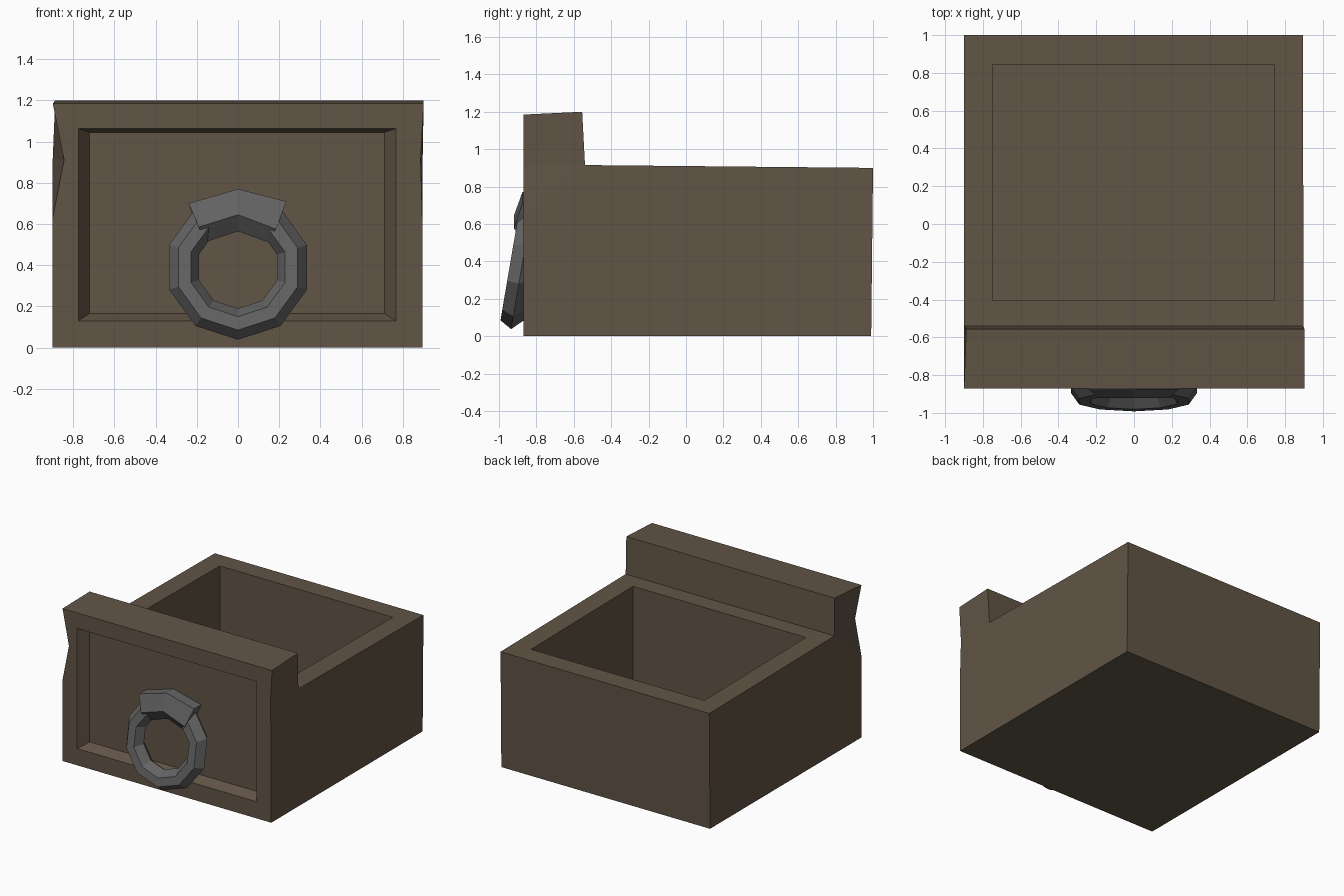
import bpy, bmesh, math

if "Cube" in bpy.data.objects:
    bpy.data.objects.remove(bpy.data.objects["Cube"])


def material(name, rgb):
    m = bpy.data.materials.new(name)
    m.diffuse_color = (*rgb, 1.0)
    m.use_nodes = True
    m.node_tree.nodes["Principled BSDF"].inputs["Base Color"].default_value = m.diffuse_color
    return m


WOOD = material("dark brown wood", (0.120, 0.089, 0.060))
IRON = material("dark grey iron", (0.125, 0.125, 0.127))


def make(name, verts, faces, mat):
    bm = bmesh.new()
    vs = [bm.verts.new(v) for v in verts]
    for f in faces:
        bm.faces.new([vs[i] for i in f])
    bmesh.ops.recalc_face_normals(bm, faces=bm.faces[:])
    me = bpy.data.meshes.new(name)
    bm.to_mesh(me)
    bm.free()
    me.materials.append(mat)
    ob = bpy.data.objects.new(name, me)
    bpy.context.collection.objects.link(ob)
    return ob


def sweep(sections, closed):
    """Join equal cross-sections into a tube; cap the ends when open."""
    n, k = len(sections), len(sections[0])
    verts = [p for s in sections for p in s]
    faces = []
    for i in range(n if closed else n - 1):
        a, b = i * k, ((i + 1) % n) * k
        for j in range(k):
            q = (j + 1) % k
            faces.append((a + j, a + q, b + q, b + j))
    if not closed:
        faces += [tuple(range(k)), tuple(range((n - 1) * k, n * k))]
    return verts, faces


def carve(target, near, far):
    """Cut a tapered pocket between two four-point loops."""
    cutter = make("pocket_cutter", *sweep([near, far], False), WOOD)
    cutter.hide_render = True
    mod = target.modifiers.new("pocket", 'BOOLEAN')
    mod.operation = 'DIFFERENCE'
    mod.solver = 'EXACT'
    mod.object = cutter
    bpy.context.view_layer.objects.active = target
    bpy.ops.object.modifier_apply(modifier=mod.name)
    bpy.data.objects.remove(cutter, do_unlink=True)


# Drawer box: stepped side outline with a chipped front edge on each side
outline = [(-.87, 0), (-.87, .63), (-.87, .91), (-.87, 1.185),
           (-.555, 1.2), (-.54, .915), (1, .9), (.99, 0)]
left_x = [-.9, -.9, -.845, -.9, -.888, -.9, -.9, -.9]
right_x = [.895, .895, .887, .902, .902, .897, .895, .895]
verts = [(x, y, z) for xs in (left_x, right_x) for x, (y, z) in zip(xs, outline)]
side = [(0, 1, 5, 6, 7), (1, 2, 5), (2, 4, 5), (2, 3, 4)]
faces = side + [tuple(i + 8 for i in f) for f in side]
faces += [(i, (i + 1) % 8, (i + 1) % 8 + 8, i + 8) for i in range(8)]
drawer = make("drawer_box", verts, faces, WOOD)

# Storage cavity, open at the top
def plan(z):
    return [(-.748, -.405, z), (.74, -.405, z), (.74, .845, z), (-.748, .845, z)]
carve(drawer, plan(1.0), plan(.12))

# Recessed front panel with bevelled surround
def panel(t, y):
    mix = lambda a, b: a + (b - a) * t
    x0, x1 = mix(-.775, -.722), mix(.767, .712)
    z0, z1 = mix(.13, .165), mix(1.063, 1.045)
    return [(x0, y, z0), (x1, y, z0), (x1, y, z1), (x0, y, z1)]
carve(drawer, panel(-.5, -.91), panel(1, -.79))

# Pull ring: ten segments, six-sided section, leaning out at the bottom
section = [(.352, 0), (.305, -.065), (.24, -.065), (.2, 0), (.24, .06), (.305, .06)]
rings = []
for i in range(10):
    a = math.tau * i / 10
    rings.append([(r * math.sin(a), -.875 - .17 * r * math.cos(a) + d,
                   .39 - r * math.cos(a)) for r, d in section])
make("pull_ring", *sweep(rings, True), IRON)

# Clasp over the top of the ring: bent band in two segments
def clasp_section(top, mid, low):
    return [(top[0], -.875, top[1]), (mid[0], -.92, mid[1]), (low[0], -.86, low[1]),
            (low[0], -.78, low[1]), (top[0], -.78, top[1])]
bands = [clasp_section((-.24, .70), (-.19, .585), (-.165, .51)),
         clasp_section((0, .77), (0, .645), (0, .565)),
         clasp_section((.235, .71), (.185, .575), (.15, .51))]
make("ring_clasp", *sweep(bands, False), IRON)
